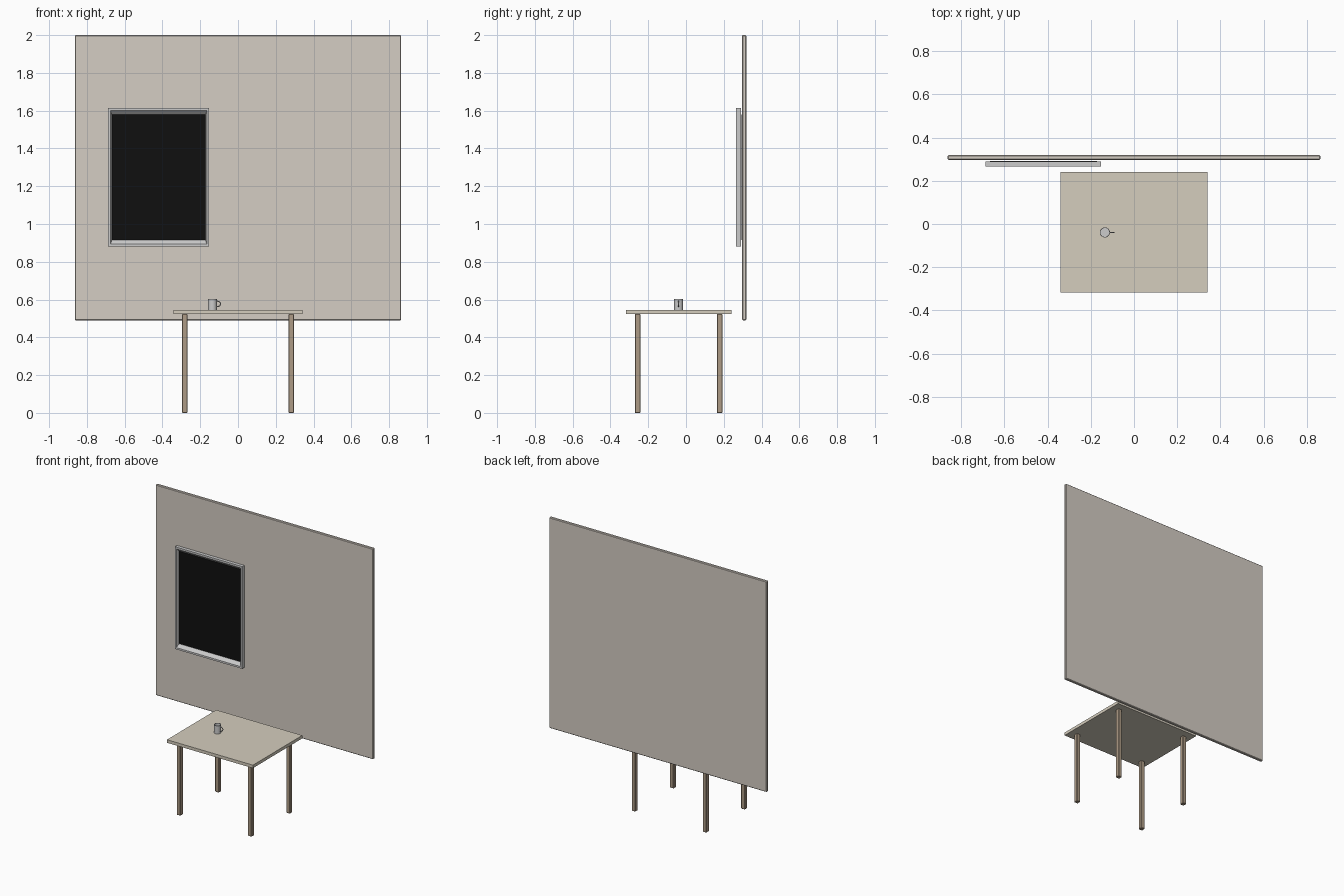
import bpy, bmesh
from math import cos, sin, pi

if "Cube" in bpy.data.objects:
    bpy.data.objects.remove(bpy.data.objects["Cube"])


def material(name, rgb):
    m = bpy.data.materials.new(name)
    m.diffuse_color = (*rgb, 1)
    m.use_nodes = True
    m.node_tree.nodes["Principled BSDF"].inputs["Base Color"].default_value = m.diffuse_color
    return m


WALL = material("plaster", (0.66, 0.61, 0.55))
TOP = material("pale_wood", (0.66, 0.61, 0.51))
LEG = material("brown_wood", (0.42, 0.33, 0.24))
BLACK = material("black_panel", (0.005, 0.005, 0.005))


def add_object(name, bm, mat=None):
    bmesh.ops.recalc_face_normals(bm, faces=bm.faces[:])
    mesh = bpy.data.meshes.new(name)
    bm.to_mesh(mesh)
    bm.free()
    ob = bpy.data.objects.new(name, mesh)
    bpy.context.collection.objects.link(ob)
    if mat:
        mesh.materials.append(mat)
    return ob


def box(name, lo, hi, mat=None, bevel=0):
    bm = bmesh.new()
    bmesh.ops.create_cube(bm, size=1)
    for v in bm.verts:
        v.co = [l + (c + 0.5) * (h - l) for c, l, h in zip(v.co, lo, hi)]
    ob = add_object(name, bm, mat)
    if bevel:
        mod = ob.modifiers.new("bevel", "BEVEL")
        mod.width, mod.segments = bevel, 1
    return ob


def bridge(bm, a, b):
    n = len(a)
    for i in range(n):
        bm.faces.new((a[i], a[(i + 1) % n], b[(i + 1) % n], b[i]))


def smooth(ob):
    bpy.ops.object.select_all(action="DESELECT")
    bpy.context.view_layer.objects.active = ob
    ob.select_set(True)
    bpy.ops.object.shade_smooth_by_angle()


# Wall panel behind the table
box("wall", (-0.863, 0.297, 0.49), (0.863, 0.319, 2.0), WALL, 0.004)

# Table: top and four legs
CY = -0.039
box("table_top", (-0.341, -0.318, 0.523), (0.341, 0.241, 0.545), TOP)
for sx, side in ((-1, "left"), (1, "right")):
    for sy, end in ((-1, "front"), (1, "back")):
        x, y, r = sx * 0.282, CY + sy * 0.217, 0.015
        box(f"{end}_{side}_leg", (x - r, y - r, 0), (x + r, y + r, 0.523), LEG, 0.003)

# Picture frame: raised lip sloping back to the panel
FX, FZ = -0.42, 1.2465
bm = bmesh.new()
rings = []
for w, h, y in ((0.267, 0.3665, 0.29), (0.267, 0.3665, 0.266), (0.255, 0.3535, 0.266),
                (0.248, 0.332, 0.287), (0.248, 0.332, 0.29)):
    rings.append([bm.verts.new((FX + sx * w, y, FZ + sz * h))
                  for sx, sz in ((-1, -1), (1, -1), (1, 1), (-1, 1))])
for i in range(len(rings)):
    bridge(bm, rings[i], rings[(i + 1) % len(rings)])
add_object("picture_frame", bm)
box("picture_panel", (FX - 0.248, 0.288, FZ - 0.332), (FX + 0.248, 0.293, FZ + 0.332), BLACK)

# Mug body: lathed hollow cup
MX, MY, MZ = -0.135, -0.039, 0.545
SEG = 32
bm = bmesh.new()
rings = []
for r, z in ((0.0235, 0), (0.0235, 0.058), (0.0205, 0.058), (0.0205, 0.005)):
    rings.append([bm.verts.new((MX + r * cos(2 * pi * i / SEG), MY + r * sin(2 * pi * i / SEG), MZ + z))
                  for i in range(SEG)])
for a, b in zip(rings, rings[1:]):
    bridge(bm, a, b)
bm.faces.new(rings[0])
bm.faces.new(rings[-1])
smooth(add_object("mug_body", bm))

# Mug handle: half loop swept with a round section
bm = bmesh.new()
rings = []
for i in range(13):
    t = -pi / 2 + pi * i / 12
    ring = []
    for j in range(8):
        a = 2 * pi * j / 8
        k = 0.003 * cos(a)
        ring.append(bm.verts.new((MX + 0.0215 + (0.021 + k) * cos(t), MY + 0.003 * sin(a),
                                  MZ + 0.032 + (0.015 + k) * sin(t))))
    rings.append(ring)
for a, b in zip(rings, rings[1:]):
    bridge(bm, a, b)
bm.faces.new(rings[0])
bm.faces.new(rings[-1])
smooth(add_object("mug_handle", bm))
